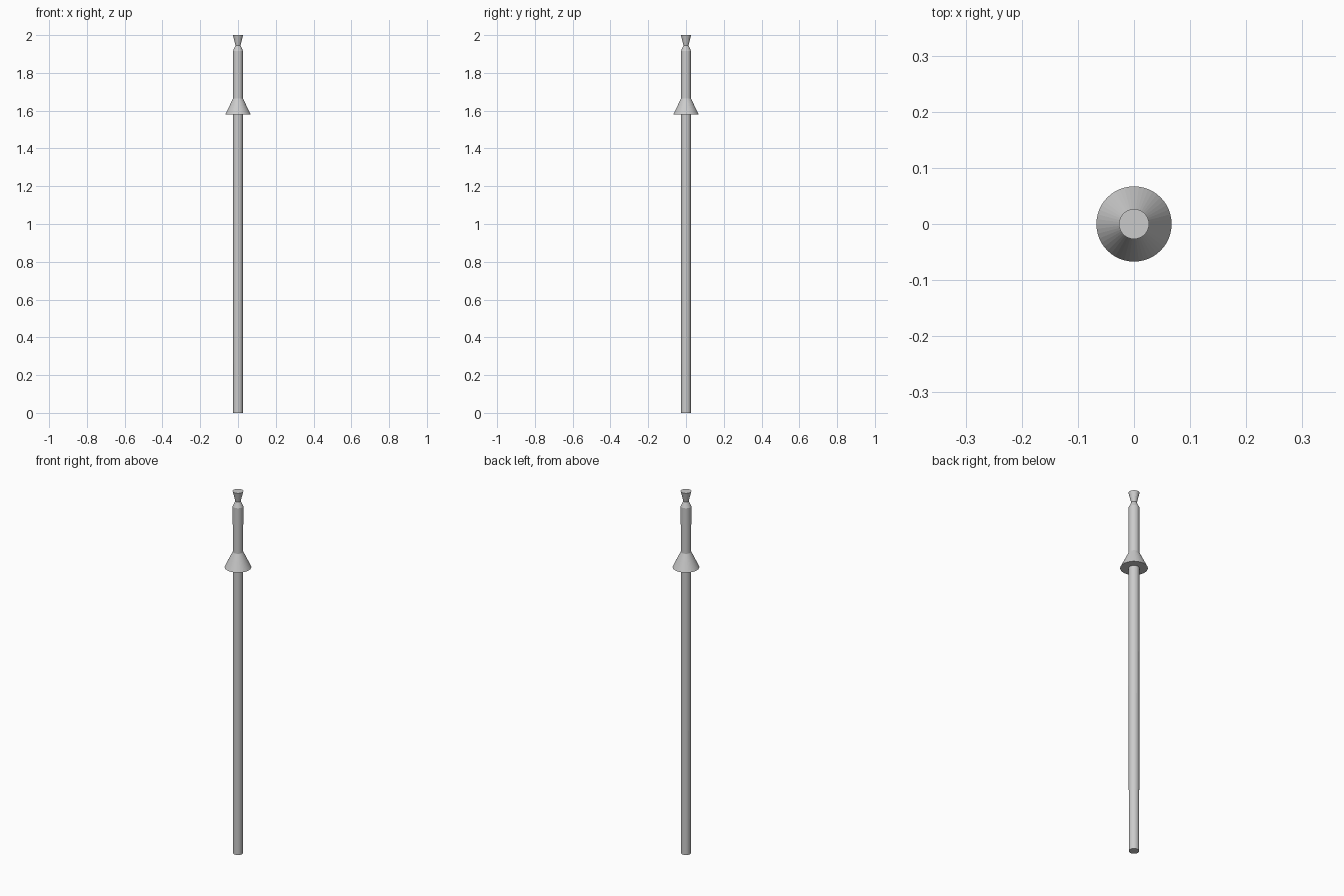
import bpy, bmesh, math

if "Cube" in bpy.data.objects:
    bpy.data.objects.remove(bpy.data.objects["Cube"])

SIDES = 48


def lathe(name, profile):
    """Revolve (radius, z) points about z and cap both ends."""
    bm = bmesh.new()
    rings = []
    for r, z in profile:
        rings.append([bm.verts.new((r * math.cos(2 * math.pi * i / SIDES),
                                    r * math.sin(2 * math.pi * i / SIDES), z))
                      for i in range(SIDES)])
    for a, b in zip(rings, rings[1:]):
        for i in range(SIDES):
            j = (i + 1) % SIDES
            bm.faces.new((a[i], a[j], b[j], b[i]))
    bm.faces.new(rings[0][::-1])
    bm.faces.new(rings[-1])
    bmesh.ops.recalc_face_normals(bm, faces=bm.faces)
    mesh = bpy.data.meshes.new(name)
    bm.to_mesh(mesh)
    bm.free()
    obj = bpy.data.objects.new(name, mesh)
    bpy.context.collection.objects.link(obj)
    return obj


# one turned piece: long shaft, flared hand guard, grip, neck and pommel
lathe("lance", [
    (0.0252, 0.0),      # blunt tip
    (0.0262, 1.58),     # shaft meets guard
    (0.067, 1.58),      # guard rim
    (0.0262, 1.665),    # guard top
    (0.0264, 1.917),    # grip end
    (0.0135, 1.945),    # neck
    (0.0268, 2.0),      # pommel
])
